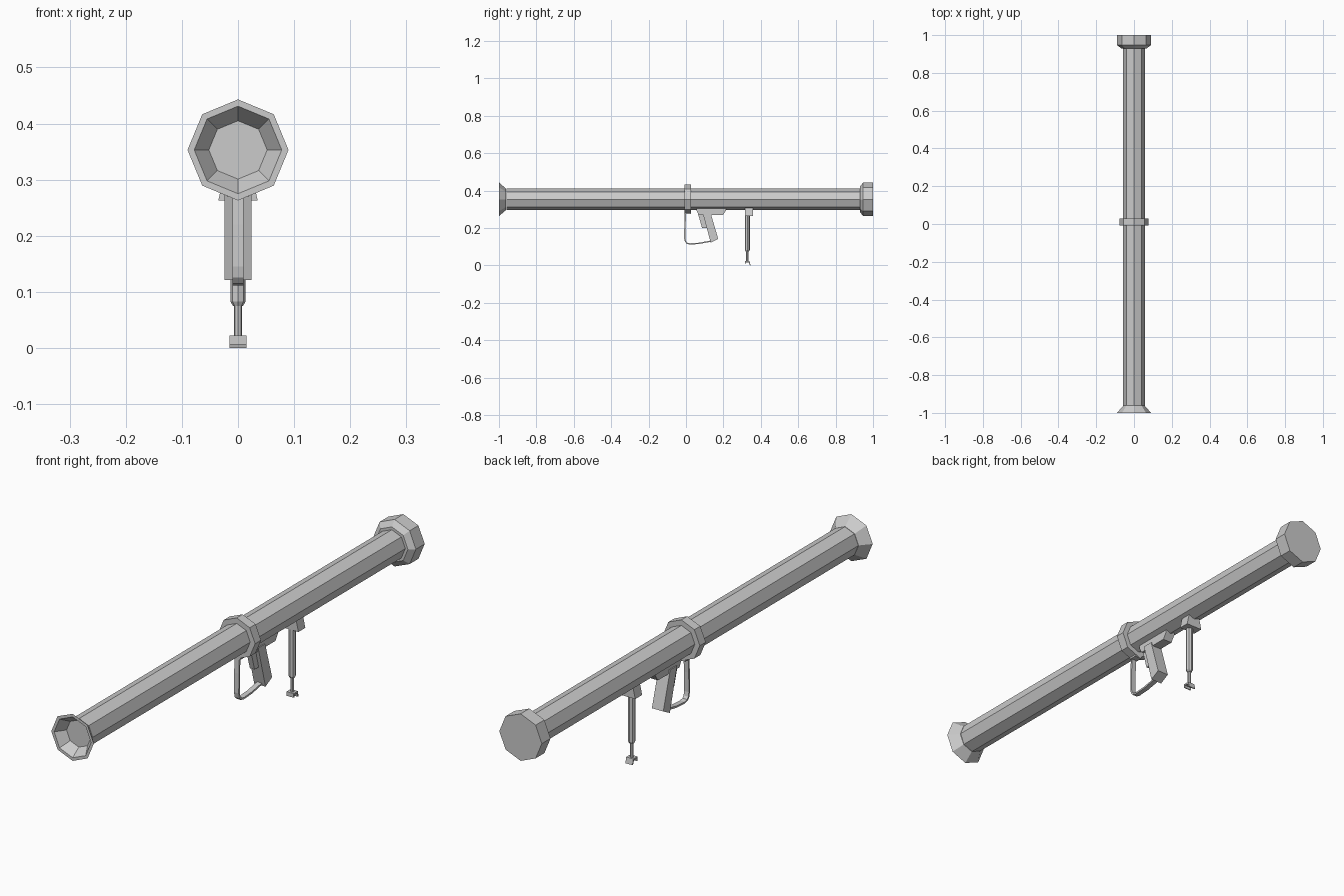
import bpy, bmesh, math
from mathutils import Vector

if "Cube" in bpy.data.objects:
    bpy.data.objects.remove(bpy.data.objects["Cube"])

AXIS_Z = 0.353


def finish(name, bm):
    bmesh.ops.recalc_face_normals(bm, faces=bm.faces)
    me = bpy.data.meshes.new(name)
    bm.to_mesh(me)
    bm.free()
    ob = bpy.data.objects.new(name, me)
    bpy.context.collection.objects.link(ob)
    return ob


def lathe(name, profile, n=8, along="Y", origin=(0, 0, AXIS_Z), closed=False):
    """Sweep (radius, position) pairs round an axis; ends are capped unless closed."""
    bm = bmesh.new()
    rings = []
    for r, p in profile:
        ring = []
        for i in range(n):
            a = 2 * math.pi * i / n
            u, v = r * math.cos(a), r * math.sin(a)
            co = (u, p, v) if along == "Y" else (u, v, p)
            ring.append(bm.verts.new(Vector(co) + Vector(origin)))
        rings.append(ring)
    pairs = list(zip(rings, rings[1:]))
    if closed:
        pairs.append((rings[-1], rings[0]))
    for a, b in pairs:
        for i in range(n):
            j = (i + 1) % n
            bm.faces.new((a[i], a[j], b[j], b[i]))
    if not closed:
        bm.faces.new(rings[0])
        bm.faces.new(rings[-1])
    return finish(name, bm)


def side_plate(name, outline, half):
    """Extrude a (y, z) outline across x."""
    bm = bmesh.new()
    face = bm.faces.new([bm.verts.new((-half, y, z)) for y, z in outline])
    new = bmesh.ops.extrude_face_region(bm, geom=[face])["geom"]
    bmesh.ops.translate(bm, vec=(2 * half, 0, 0),
                        verts=[g for g in new if isinstance(g, bmesh.types.BMVert)])
    return finish(name, bm)


# barrel with flared, recessed front and heavy rear collar
lathe("barrel_tube", [(0.057, -0.96), (0.057, 0.95)])
flare = lathe("front_flare", [(0.052, -0.962), (0.057, -0.962), (0.09, -1.0), (0.078, -1.0)], closed=True)
lathe("rear_collar", [(0.068, 0.93), (0.09, 0.947), (0.09, 1.0)])
lathe("middle_band", [(0.078, -0.008), (0.078, 0.028)])

# grip assembly
side_plate("grip_mount", [(0.055, 0.312), (0.215, 0.312), (0.215, 0.295), (0.198, 0.27), (0.068, 0.27), (0.055, 0.295)], 0.02)
side_plate("pistol_grip", [(0.088, 0.285), (0.13, 0.285), (0.172, 0.142), (0.132, 0.121)], 0.024)
side_plate("trigger", [(0.06, 0.29), (0.095, 0.29), (0.112, 0.2), (0.086, 0.2)], 0.01)

# guard strap: an offset path, extruded across x
path = [(-0.006, 0.29), (-0.009, 0.22), (-0.01, 0.145), (-0.006, 0.126), (0.004, 0.115),
        (0.022, 0.111), (0.07, 0.114), (0.14, 0.127)]
inner = []
for i, p in enumerate(path):
    d = Vector(path[min(i + 1, len(path) - 1)]) - Vector(path[max(i - 1, 0)])
    d.normalize()
    inner.append((p[0] - d.y * 0.007, p[1] + d.x * 0.007))
side_plate("trigger_guard", path + inner[::-1], 0.01)
side_plate("guard_clamp", [(-0.006, 0.30), (0.026, 0.30), (0.026, 0.274), (-0.006, 0.274)], 0.015)

# folding leg: flared socket, sleeve, rod
bm = bmesh.new()
bmesh.ops.create_cube(bm, size=1)
for v in bm.verts:
    w = 0.035 if v.co.z < 0 else 0.024
    v.co = (math.copysign(w, v.co.x), 0.336 + math.copysign(0.021, v.co.y), 0.263 if v.co.z < 0 else 0.312)
finish("leg_socket", bm)
leg = (0, 0.328, 0)
lathe("leg_sleeve", [(0.009, 0.075), (0.0135, 0.083), (0.0135, 0.275)], 8, "Z", leg)
lathe("leg_rod", [(0.007, 0.018), (0.007, 0.08)], 8, "Z", leg)

# bracket foot
side_plate("leg_foot", [(0.315, 0.006), (0.315, 0.022), (0.34, 0.022), (0.345, 0.0),
                        (0.341, 0.0), (0.336, 0.016), (0.319, 0.016), (0.319, 0.006)], 0.015)
